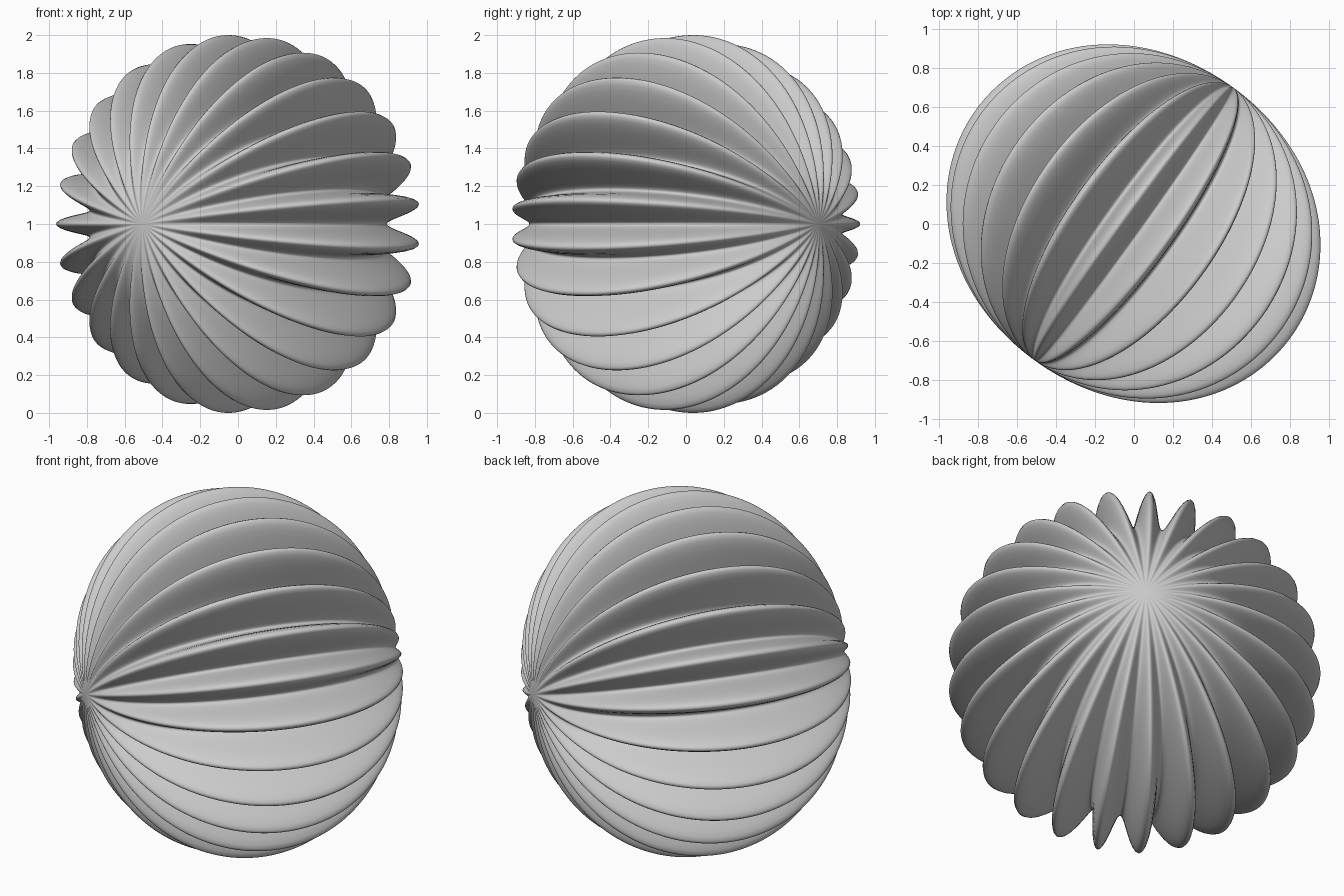
import bpy, bmesh, math
from mathutils import Matrix, Vector

cube = bpy.data.objects.get("Cube")
if cube:
    bpy.data.objects.remove(cube, do_unlink=True)

LOBES = 25
BASE = 0.867      # radius at the poles
SWELL = 0.135     # lobe height at the equator

# Plain grey skin
grey = bpy.data.materials.new("light_grey")
grey.use_nodes = True
color = (0.6, 0.6, 0.6, 1)
grey.diffuse_color = color
grey.node_tree.nodes["Principled BSDF"].inputs["Base Color"].default_value = color

# Ball with lobes running from pole to pole, fading out towards the poles
bm = bmesh.new()
bmesh.ops.create_uvsphere(bm, u_segments=LOBES * 20, v_segments=140, radius=1)
for v in bm.verts:
    direction = v.co.normalized()
    around = math.atan2(direction.y, direction.x)
    fade = direction.x ** 2 + direction.y ** 2
    v.co = direction * (BASE + SWELL * fade * math.cos(LOBES * around))

# Lay the pole axis flat, with one ridge level on the back right side
axis = Vector((0.585, 0.811, 0)).normalized()
up = Vector((0, 0, 1))
ridge = up.cross(axis)
turn = Matrix((ridge, up, axis)).transposed().to_4x4()
bmesh.ops.transform(bm, matrix=Matrix.Translation(up) @ turn, verts=bm.verts)
bmesh.ops.recalc_face_normals(bm, faces=bm.faces)
for f in bm.faces:
    f.smooth = True

mesh = bpy.data.meshes.new("lobed_ball")
bm.to_mesh(mesh)
bm.free()
mesh.materials.append(grey)
ball = bpy.data.objects.new("lobed_ball", mesh)
bpy.context.collection.objects.link(ball)
